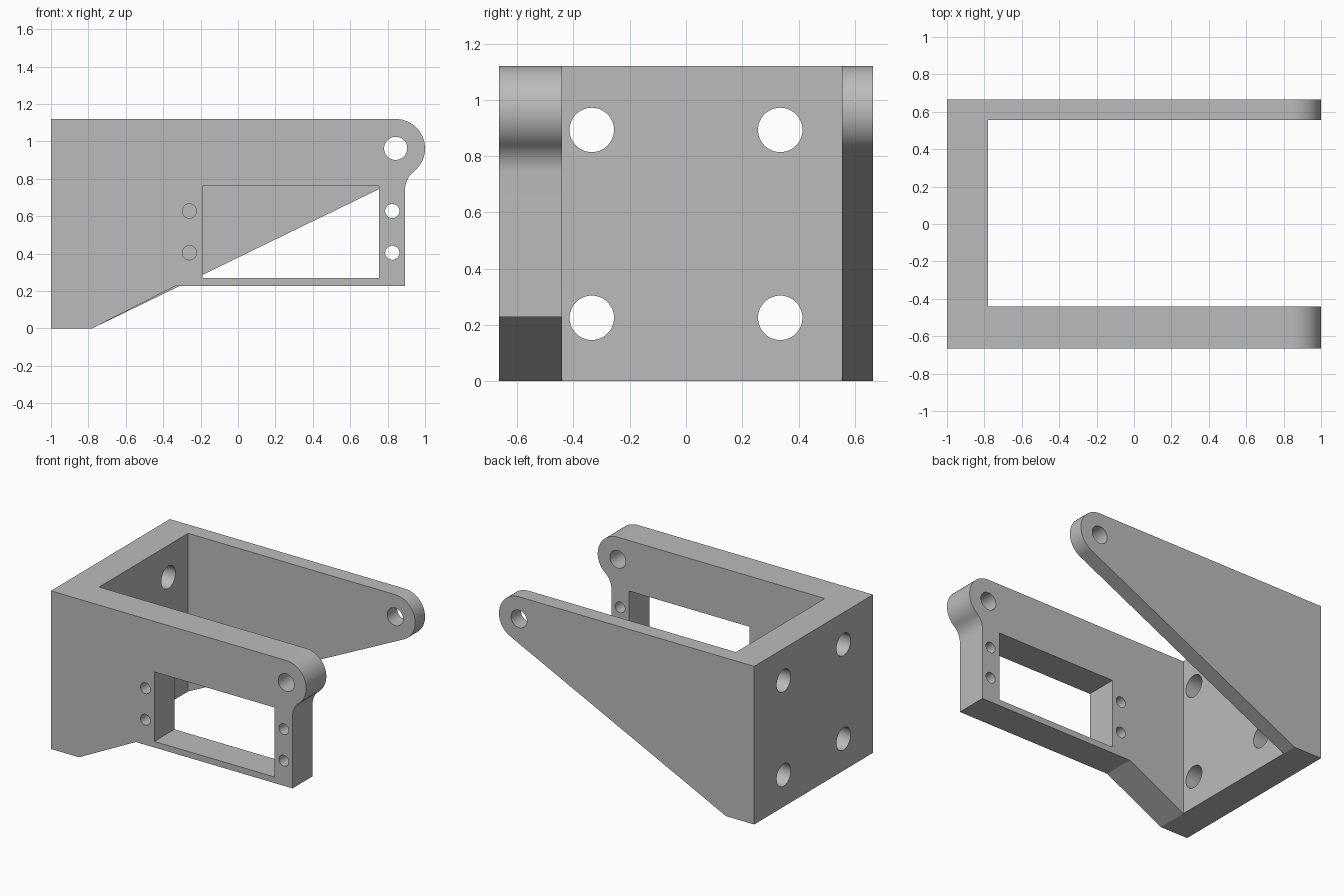
import bpy, bmesh
from math import sin, cos, pi, radians, atan2, asin, hypot
from mathutils import Matrix, Vector

cube = bpy.data.objects.get("Cube")
if cube:
    bpy.data.objects.remove(cube, do_unlink=True)

grey = bpy.data.materials.new("satin_grey")
grey.use_nodes = True
colour = (0.5, 0.5, 0.5, 1)
grey.diffuse_color = colour
grey.node_tree.nodes["Principled BSDF"].inputs["Base Color"].default_value = colour

# Main dimensions
TOP, HALF_W = 1.12, 0.665
INNER_FRONT, INNER_BACK = -0.44, 0.555
BACK_X, PLATE_X = -1.0, -0.78
EYE_X, EYE_Z, EYE_R = 0.843, 0.963, 0.157


def add_object(name, bm):
    bmesh.ops.recalc_face_normals(bm, faces=bm.faces)
    mesh = bpy.data.meshes.new(name)
    bm.to_mesh(mesh)
    bm.free()
    mesh.materials.append(grey)
    obj = bpy.data.objects.new(name, mesh)
    bpy.context.collection.objects.link(obj)
    return obj


def extrude_profile(name, points, y0, y1):
    """Extrude an (x, z) outline along y."""
    bm = bmesh.new()
    face = bm.faces.new([bm.verts.new((x, y0, z)) for x, z in points])
    new = bmesh.ops.extrude_face_region(bm, geom=[face])["geom"]
    verts = [v for v in new if isinstance(v, bmesh.types.BMVert)]
    bmesh.ops.translate(bm, vec=(0, y1 - y0, 0), verts=verts)
    return add_object(name, bm)


def rod(name, centre, radius, length, axis):
    bm = bmesh.new()
    turn = Vector((0, 0, 1)).rotation_difference(Vector(axis)).to_matrix().to_4x4()
    bmesh.ops.create_cone(bm, cap_ends=True, segments=48, radius1=radius,
                          radius2=radius, depth=length,
                          matrix=Matrix.Translation(centre) @ turn)
    return add_object(name, bm)


def arc(cx, cz, r, start, end, steps):
    angles = [start + (end - start) * i / steps for i in range(steps + 1)]
    return [(cx + r * cos(a), cz + r * sin(a)) for a in angles]


def combine(target, other, operation):
    mod = target.modifiers.new(operation.lower(), 'BOOLEAN')
    mod.operation, mod.solver, mod.object = operation, 'EXACT', other
    bpy.context.view_layer.objects.active = target
    bpy.ops.object.modifier_apply(modifier=mod.name)
    bpy.data.objects.remove(other, do_unlink=True)


# Mounting plate
bracket = extrude_profile(
    "bracket", [(BACK_X, 0), (PLATE_X, 0), (PLATE_X, TOP), (BACK_X, TOP)],
    -HALF_W, HALF_W)

# Thick front arm: eye, concave fillet into a vertical end
END_X, FILLET_R = 0.893, 0.125
fillet_x = END_X + FILLET_R
fillet_z = EYE_Z - ((EYE_R + FILLET_R) ** 2 - (fillet_x - EYE_X) ** 2) ** 0.5
meet = atan2(fillet_z - EYE_Z, fillet_x - EYE_X)
front_arm = extrude_profile(
    "front_arm",
    [(BACK_X, 0), (PLATE_X, 0), (-0.335, 0.227), (END_X, 0.227)]
    + arc(fillet_x, fillet_z, FILLET_R, pi, meet + pi, 12)
    + arc(EYE_X, EYE_Z, EYE_R, meet, pi / 2, 32)[1:]
    + [(BACK_X, TOP)], -HALF_W, INNER_FRONT)

# Thin tapered back arm: lower edge runs tangent to the eye
dx, dz = EYE_X - PLATE_X, EYE_Z
slope = atan2(dz, dx) - asin(EYE_R / hypot(dx, dz))
back_arm = extrude_profile(
    "back_arm",
    [(BACK_X, 0), (PLATE_X, 0)]
    + arc(EYE_X, EYE_Z, EYE_R, slope - pi / 2, pi / 2, 36)
    + [(BACK_X, TOP)], INNER_BACK, HALF_W)

for arm in (front_arm, back_arm):
    combine(bracket, arm, 'UNION')

# Rectangular window in the front arm
window = extrude_profile(
    "window_cutter", [(-0.19, 0.27), (0.753, 0.27), (0.753, 0.762), (-0.19, 0.762)],
    -0.8, -0.3)
combine(bracket, window, 'DIFFERENCE')

# Pivot hole through both eyes
combine(bracket, rod("pivot_cutter", (EYE_X, 0, EYE_Z), 0.062, 2, (0, 1, 0)), 'DIFFERENCE')

# Small screw holes beside the window
for x in (-0.26, 0.825):
    for z in (0.405, 0.628):
        combine(bracket, rod("screw_cutter", (x, -0.55, z), 0.038, 0.5, (0, 1, 0)),
                'DIFFERENCE')

# Mounting holes in the plate
for y in (-0.335, 0.335):
    for z in (0.225, 0.893):
        combine(bracket, rod("mount_cutter", (-0.89, y, z), 0.079, 0.5, (1, 0, 0)),
                'DIFFERENCE')

# Smooth the round surfaces, keep real edges sharp
bpy.ops.object.select_all(action='DESELECT')
bracket.select_set(True)
bpy.context.view_layer.objects.active = bracket
bpy.ops.object.shade_smooth_by_angle(angle=radians(20))
